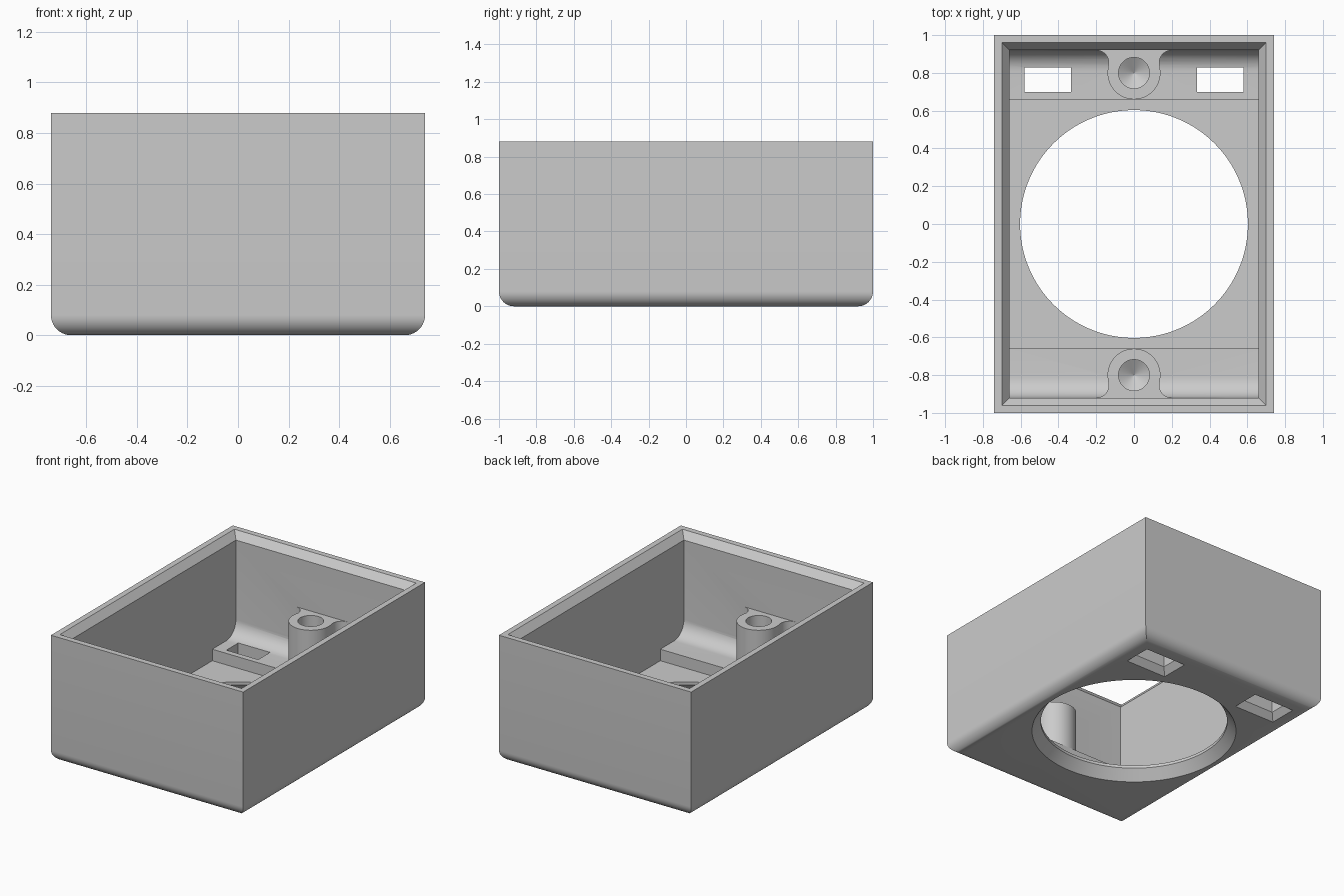
import bpy, bmesh, math

if "Cube" in bpy.data.objects:
    bpy.data.objects.remove(bpy.data.objects["Cube"])

HX, HY, H = 0.74, 1.0, 0.88      # outer half sizes and height
FLOOR, STEP, BOSS = 0.09, 0.17, 0.49

grey = bpy.data.materials.new("light_grey")
grey.diffuse_color = (0.6, 0.6, 0.6, 1)
grey.use_nodes = True
grey.node_tree.nodes["Principled BSDF"].inputs["Base Color"].default_value = grey.diffuse_color


def loft(name, rings):
    """Closed solid through a list of rings with equal point counts."""
    bm = bmesh.new()
    rows = [[bm.verts.new(p) for p in ring] for ring in rings]
    n = len(rows[0])
    for a, b in zip(rows, rows[1:]):
        for i in range(n):
            j = (i + 1) % n
            bm.faces.new((a[i], a[j], b[j], b[i]))
    bm.faces.new(rows[0][::-1])
    bm.faces.new(rows[-1])
    bmesh.ops.recalc_face_normals(bm, faces=bm.faces)
    me = bpy.data.meshes.new(name)
    bm.to_mesh(me)
    bm.free()
    me.materials.append(grey)
    ob = bpy.data.objects.new(name, me)
    bpy.context.collection.objects.link(ob)
    return ob


def rect(hx, hy, z, cx=0, cy=0):
    return [(cx + sx * hx, cy + sy * hy, z)
            for sx, sy in ((-1, -1), (1, -1), (1, 1), (-1, 1))]


def circle(r, z, cy=0, n=128):
    return [(r * math.cos(2 * math.pi * i / n),
             cy + r * math.sin(2 * math.pi * i / n), z) for i in range(n)]


def arc(cx, cy, r, a0, a1, n):
    return [(cx + r * math.cos(math.radians(a0 + (a1 - a0) * i / n)),
             cy + r * math.sin(math.radians(a0 + (a1 - a0) * i / n)))
            for i in range(n + 1)]


def combine(target, tool, operation):
    """Boolean the tool into the target, then drop the tool."""
    m = target.modifiers.new(operation, 'BOOLEAN')
    m.operation, m.solver, m.object = operation, 'EXACT', tool
    bpy.context.view_layer.objects.active = target
    bpy.ops.object.modifier_apply(modifier=m.name)
    bpy.data.objects.remove(tool)


# Open box: rounded bottom edges, chamfered rim, hollow inside
R = 0.08
rings = []
for i in range(11):
    a = math.radians(9 * i)
    d = R * (1 - math.sin(a))
    rings.append(rect(HX - d, HY - d, R * (1 - math.cos(a))))
rings += [rect(HX, HY, H), rect(HX - 0.04, HY - 0.04, H),
          rect(HX - 0.08, HY - 0.08, H - 0.05),
          rect(HX - 0.08, HY - 0.08, FLOOR)]
box = loft("enclosure", rings)

for side in (-1, 1):
    # Raised end step with a fillet up the end wall
    f = 0.11
    prof = [(0.66, 0.05), (0.66, STEP)]
    prof += arc(0.92 - f, STEP + f, f, -90, 0, 10)
    prof += [(0.95, STEP + f), (0.95, 0.05)]
    step = loft("end_step", [[(x, side * y, z) for y, z in prof]
                             for x in (-0.68, 0.68)])
    combine(box, step, 'UNION')

    # Screw boss flared into the end wall
    right = [(0.2, 0.94)] + arc(0.2, 0.854, 0.066, 90, 195, 10)
    left = [(-x, y) for x, y in reversed(right)]
    outline = right + arc(0, 0.8, 0.14, 12, -192, 36) + left
    boss = loft("screw_boss", [[(x, side * y, z) for x, y in outline]
                               for z in (0.12, BOSS)])
    # Blind pilot hole with a conical end
    drill = loft("pilot_hole", [circle(r, z, side * 0.8, 48) for r, z in
                                ((0.001, 0.18), (0.082, 0.23), (0.082, 0.6))])
    combine(boss, drill, 'DIFFERENCE')
    combine(box, boss, 'UNION')

# Large round opening, countersunk from below
opening = loft("round_opening", [circle(r, z) for r, z in
               ((0.676, -0.02), (0.603, 0.07), (0.603, 0.3))])
combine(box, opening, 'DIFFERENCE')

# Two rectangular slots at the back, chamfered from below
for side in (-1, 1):
    slot = loft("slot", [rect(0.1225 + d, 0.064 + d, z, side * 0.457, 0.764)
                for d, z in ((0.051, -0.02), (0, 0.045), (0, 0.4))])
    combine(box, slot, 'DIFFERENCE')

# Smooth the rounds, keep the edges sharp
bpy.ops.object.select_all(action='DESELECT')
box.select_set(True)
bpy.context.view_layer.objects.active = box
bpy.ops.object.shade_smooth_by_angle(angle=math.radians(25))
